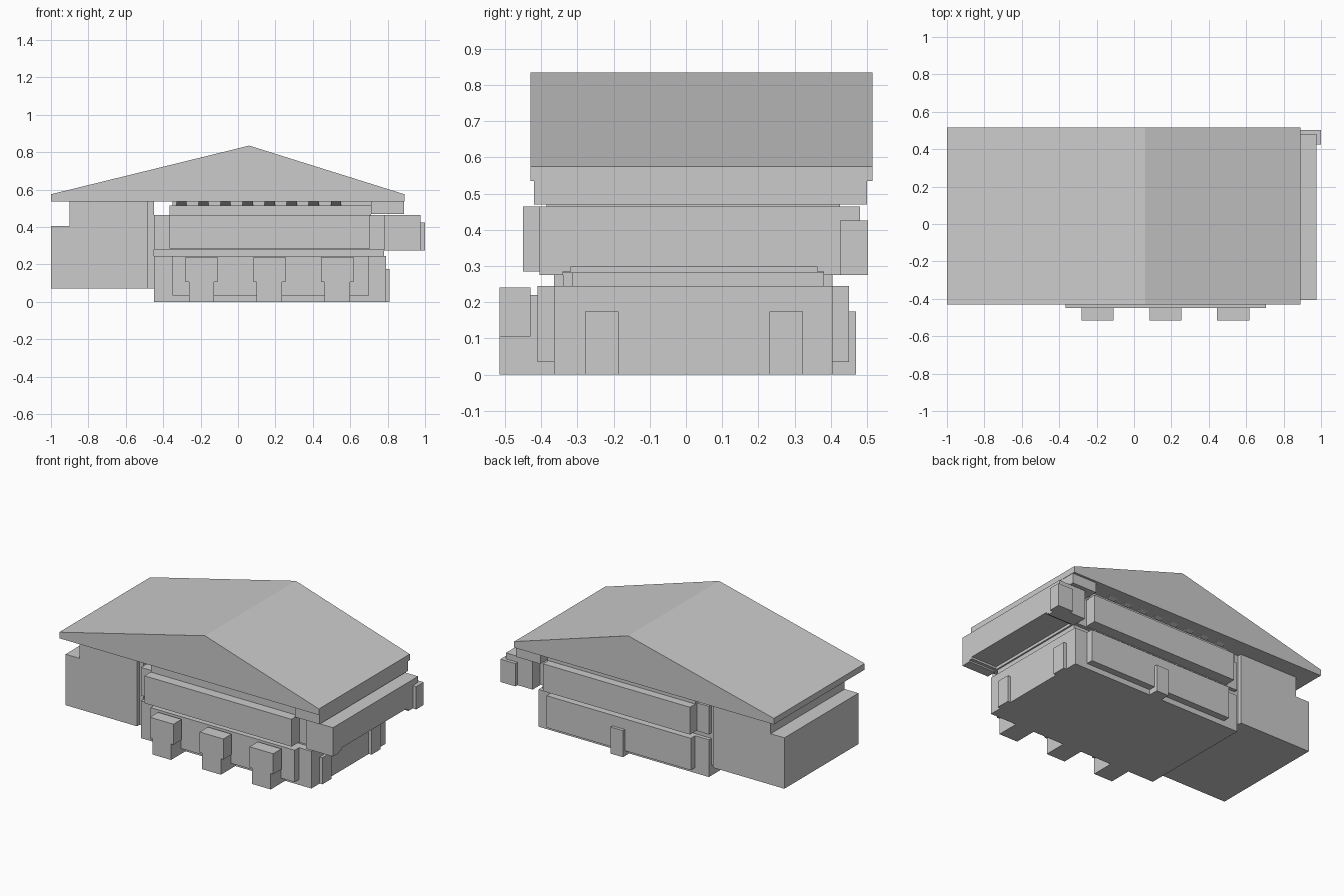
import bpy, bmesh

old = bpy.data.objects.get("Cube")
if old:
    bpy.data.objects.remove(old, do_unlink=True)

grey = bpy.data.materials.new("plain grey")
grey.use_nodes = True
colour = (0.6, 0.6, 0.6, 1)
grey.diffuse_color = colour
grey.node_tree.nodes["Principled BSDF"].inputs["Base Color"].default_value = colour


def prism(name, profile, axis, start, end):
    """Extrude a flat profile along x or y."""
    bm = bmesh.new()
    place = {"x": lambda p, d: (d, p[0], p[1]), "y": lambda p, d: (p[0], d, p[1])}[axis]
    face = bm.faces.new([bm.verts.new(place(p, start)) for p in profile])
    side = bmesh.ops.extrude_face_region(bm, geom=[face])["geom"]
    shift = (end - start, 0, 0) if axis == "x" else (0, end - start, 0)
    bmesh.ops.translate(bm, vec=shift, verts=[v for v in side if isinstance(v, bmesh.types.BMVert)])
    bmesh.ops.recalc_face_normals(bm, faces=bm.faces)
    mesh = bpy.data.meshes.new(name)
    bm.to_mesh(mesh)
    bm.free()
    mesh.materials.append(grey)
    obj = bpy.data.objects.new(name, mesh)
    bpy.context.collection.objects.link(obj)
    return obj


def box(name, x, y, z):
    return prism(name, [(x[0], z[0]), (x[1], z[0]), (x[1], z[1]), (x[0], z[1])], "y", *y)


# Gabled roof, with a deeper eave block on the left end
prism("roof", [(-1, 0.535), (0.89, 0.535), (0.89, 0.575), (0.06, 0.835), (-1, 0.575)],
      "y", -0.43, 0.515)
box("eave_block", (0.71, 0.888), (-0.42, 0.5), (0.47, 0.57))

# Side wing with a stepped shoulder and a joint to the main body
prism("side_wing", [(-1, 0.07), (-0.48, 0.07), (-0.48, 0.54), (-0.9, 0.54), (-0.9, 0.405), (-1, 0.405)],
      "y", -0.365, 0.405)
box("wing_joint", (-0.485, -0.45), (-0.34, 0.38), (0.07, 0.54))

# Main body in stacked storeys
box("lower_storey", (-0.45, 0.79), (-0.365, 0.405), (0, 0.245))
box("neck", (-0.45, 0.78), (-0.315, 0.38), (0.24, 0.29))
box("upper_storey", (-0.45, 0.79), (-0.365, 0.405), (0.28, 0.465))
box("attic", (-0.365, 0.71), (-0.385, 0.425), (0.46, 0.515))
box("attic_core", (-0.35, 0.71), (-0.34, 0.38), (0.5, 0.54))

# Raised wall panels, front and back
for label, inner, low, high in (("front", -0.35, -0.41, -0.45), ("back", 0.39, 0.45, 0.48)):
    box(label + "_lower_panel", (-0.35, 0.70), sorted((inner, low)), (0.035, 0.245))
    box(label + "_upper_panel", (-0.365, 0.705), sorted((inner, high)), (0.285, 0.465))

# Slanted brackets under the eaves
for i in range(8):
    x = -0.33 + i * 0.118
    for label, out, back in (("front", -0.4, -0.33), ("back", 0.44, 0.37)):
        prism(f"{label}_bracket_{i + 1}", [(out, 0.536), (back, 0.536), (back, 0.51)],
              "x", x, x + 0.055)

# Front porches with a narrow base
for i in range(3):
    x = -0.195 + i * 0.363
    box(f"porch_{i + 1}_top", (x - 0.086, x + 0.086), (-0.515, -0.43), (0.105, 0.24))
    box(f"porch_{i + 1}_base", (x - 0.068, x + 0.068), (-0.515, -0.43), (0, 0.105))
    box(f"porch_{i + 1}_link", (x - 0.068, x + 0.068), (-0.43, -0.36), (0, 0.22))

# Small door boxes on the left side and the back
for i, y in enumerate((-0.233, 0.277)):
    box(f"side_door_{i + 1}", (0.78, 0.81), (y - 0.046, y + 0.046), (0, 0.175))
box("back_door", (0.13, 0.22), (0.4, 0.47), (0, 0.175))

# Side balcony with a stepped notch in its lower edge
prism("side_balcony", [(-0.405, 0.275), (-0.34, 0.275), (-0.34, 0.285), (-0.318, 0.285), (-0.318, 0.298),
                       (0.362, 0.298), (0.362, 0.285), (0.38, 0.285), (0.38, 0.275), (0.48, 0.275),
                       (0.48, 0.465), (-0.405, 0.465)], "x", 0.78, 0.975)
box("balcony_corner_post", (0.89, 1), (0.425, 0.502), (0.275, 0.425))
